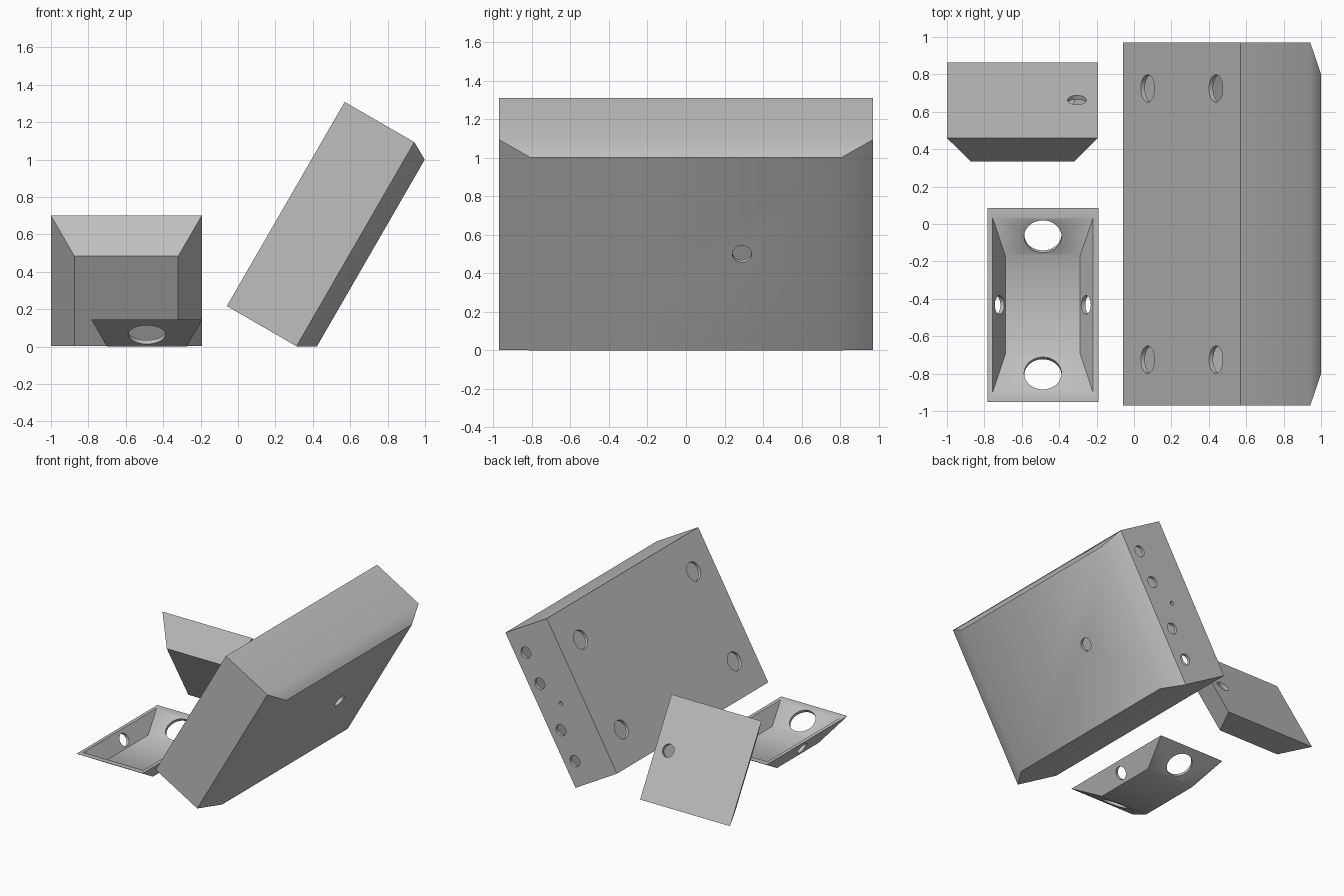
import bpy, bmesh, math
from mathutils import Matrix, Vector

if "Cube" in bpy.data.objects:
    bpy.data.objects.remove(bpy.data.objects["Cube"])

grey = bpy.data.materials.new("plain grey")
grey.diffuse_color = (0.52, 0.52, 0.52, 1)
grey.use_nodes = True
grey.node_tree.nodes["Principled BSDF"].inputs["Base Color"].default_value = grey.diffuse_color


def frustum(name, levels):
    """Closed solid through stacked rectangles (z, half_x, half_y)."""
    bm = bmesh.new()
    rings = [[bm.verts.new((sx * hx, sy * hy, z))
              for sx, sy in ((-1, -1), (1, -1), (1, 1), (-1, 1))]
             for z, hx, hy in levels]
    bm.faces.new(rings[0][::-1])
    bm.faces.new(rings[-1])
    for a, b in zip(rings, rings[1:]):
        for i in range(4):
            j = (i + 1) % 4
            bm.faces.new((a[i], a[j], b[j], b[i]))
    return link(name, bm)


def drill(center, axis, radius, half=0.04):
    """Round cutter centred in a wall, pointing along axis."""
    bm = bmesh.new()
    rot = Vector(axis).to_track_quat('Z', 'Y').to_matrix().to_4x4()
    bmesh.ops.create_cone(bm, cap_ends=True, segments=32, radius1=radius,
                          radius2=radius, depth=2 * half,
                          matrix=Matrix.Translation(center) @ rot)
    return link("drill_cutter", bm)


def link(name, bm):
    mesh = bpy.data.meshes.new(name)
    bm.to_mesh(mesh)
    bm.free()
    obj = bpy.data.objects.new(name, mesh)
    bpy.context.collection.objects.link(obj)
    return obj


def shell(name, outer, inner, holes, matrix):
    """Hollow the outer solid, drill its holes and place it."""
    obj = frustum(name, outer)
    cutters = [frustum("cavity_cutter", inner)] + [drill(*h) for h in holes]
    for c in cutters:
        c.hide_render = True
        mod = obj.modifiers.new("cut", 'BOOLEAN')
        mod.operation = 'DIFFERENCE'
        mod.solver = 'EXACT'
        mod.object = c
    bpy.context.view_layer.update()
    deps = bpy.context.evaluated_depsgraph_get()
    mesh = bpy.data.meshes.new_from_object(obj.evaluated_get(deps))
    obj.modifiers.clear()
    obj.data = mesh
    for c in cutters:
        bpy.data.objects.remove(c)
    mesh.materials.clear()
    mesh.materials.append(grey)
    obj.matrix_world = matrix
    bpy.ops.object.select_all(action='DESELECT')
    obj.select_set(True)
    bpy.context.view_layer.objects.active = obj
    bpy.ops.object.shade_smooth_by_angle(angle=math.radians(31))
    return obj


def frame(origin, x, y, z):
    m = Matrix((x, y, z)).transposed().to_4x4()
    return Matrix.Translation(origin) @ m


C, S = math.cos(math.radians(30)), 0.5

# Large leaning enclosure: four mounting holes, a row of ports, one outlet
holes = [((sx * 0.365, sy * 0.725, 0.5125), (0, 0, 1), 0.073)
         for sx in (-1, 1) for sy in (-1, 1)]
holes += [((u, 0.9575, 0.198), (0, 1, 0), 0.045)
          for u in (-0.441, -0.189, 0.189, 0.441)]
holes += [((0, 0.9575, 0.305), (0, 1, 0), 0.016),
          ((0, 0.29, 0.0125), (0, 0, 1), 0.05)]
shell("large_enclosure",
      [(0, 0.577, 0.805), (0.095, 0.63, 0.97), (0.525, 0.63, 0.97)],
      [(0.025, 0.562, 0.798), (0.106, 0.605, 0.945), (0.5, 0.605, 0.945)],
      holes, frame((0.71, 0, 0.5), (S, 0, C), (0, 1, 0), (-C, 0, S)))

# Small square enclosure resting on one sloped side
shell("small_enclosure",
      [(0, 0.2775, 0.2775), (0.218, 0.404, 0.404)],
      [(0.025, 0.263, 0.263), (0.193, 0.36, 0.36)],
      [((0.292, 0, 0.2055), (0, 0, 1), 0.05, 0.03)],
      frame((-0.597, 0.474, 0.243), (1, 0, 0), (0, S, -C), (0, C, S)))

# Open tray with a hole in each sloped wall
holes = [((0, s * 0.371, 0.075), (0, s * S, -C), 0.1) for s in (-1, 1)]
holes += [((s * 0.243, 0, 0.0725), (s * C, 0, -S), 0.05) for s in (-1, 1)]
shell("open_tray",
      [(0, 0.213, 0.267), (0.145, 0.297, 0.518)],
      [(0.025, 0.2, 0.2625), (0.165, 0.281, 0.505)],
      holes, Matrix.Translation((-0.4875, -0.4325, 0)))
